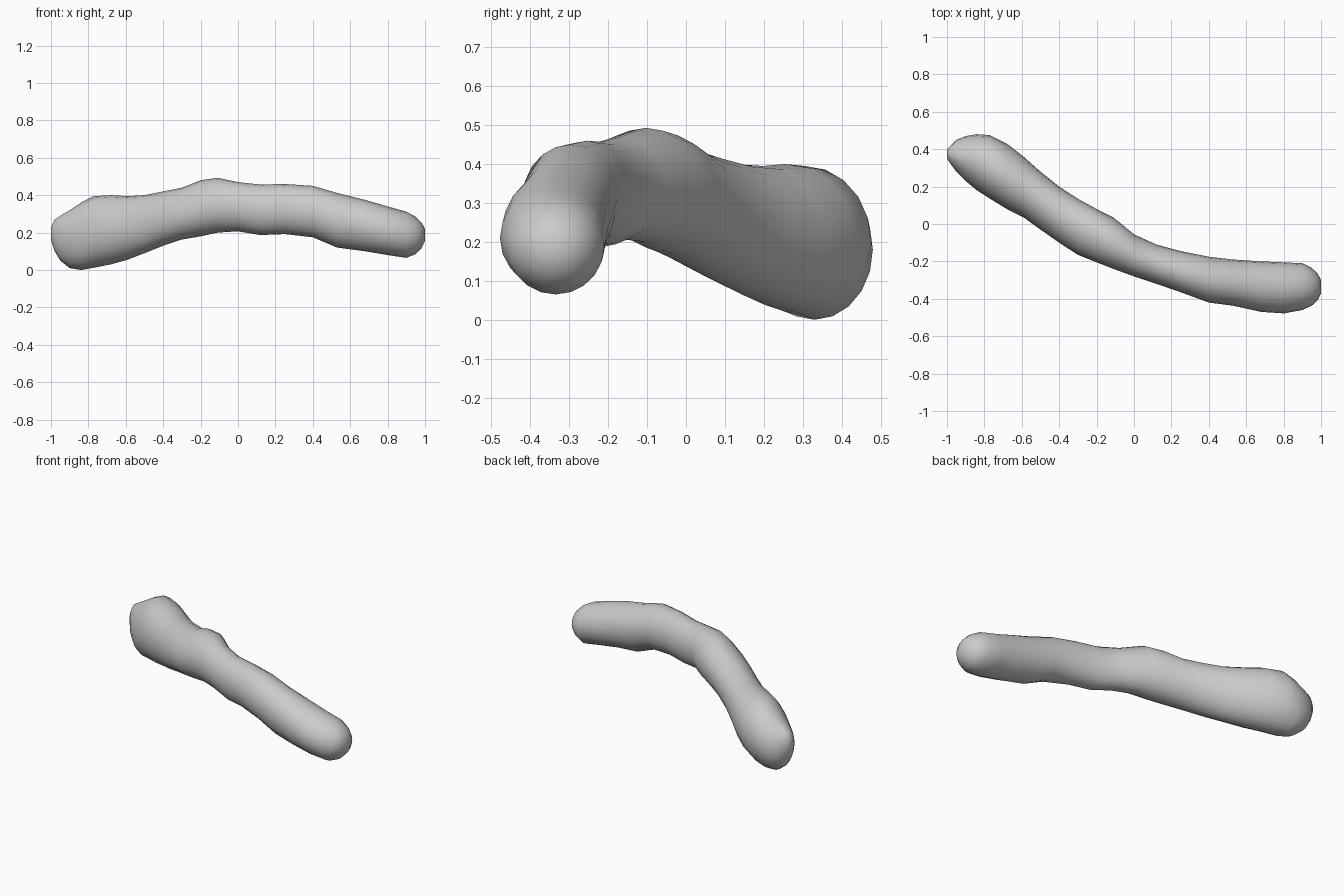
import bpy, bmesh, math

SIDES = 20

# Cross-sections along the length: x, y min, y max, z min, z max
SECTIONS = [
    (-1.00, 0.35, 0.40, 0.16, 0.23),
    (-0.98, 0.32, 0.42, 0.10, 0.27),
    (-0.95, 0.28, 0.45, 0.05, 0.29),
    (-0.90, 0.23, 0.47, 0.01, 0.32),
    (-0.84, 0.18, 0.48, 0.00, 0.36),
    (-0.77, 0.135, 0.475, 0.012, 0.395),
    (-0.68, 0.08, 0.43, 0.03, 0.40),
    (-0.59, 0.035, 0.36, 0.055, 0.395),
    (-0.50, -0.03, 0.28, 0.09, 0.40),
    (-0.40, -0.10, 0.20, 0.13, 0.42),
    (-0.30, -0.165, 0.135, 0.163, 0.44),
    (-0.20, -0.205, 0.08, 0.18, 0.48),
    (-0.11, -0.24, 0.035, 0.20, 0.493),
    (0.00, -0.28, -0.055, 0.207, 0.47),
    (0.12, -0.32, -0.11, 0.187, 0.457),
    (0.25, -0.365, -0.145, 0.192, 0.46),
    (0.40, -0.42, -0.175, 0.175, 0.45),
    (0.53, -0.437, -0.19, 0.12, 0.412),
    (0.68, -0.47, -0.20, 0.10, 0.375),
    (0.80, -0.478, -0.205, 0.08, 0.34),
    (0.90, -0.46, -0.21, 0.065, 0.312),
    (0.95, -0.437, -0.235, 0.085, 0.285),
    (0.98, -0.41, -0.262, 0.115, 0.255),
    (1.00, -0.37, -0.30, 0.155, 0.22),
]


def add_ring(bm, x, y0, y1, z0, z1):
    ring = []
    for i in range(SIDES):
        a = 2 * math.pi * i / SIDES
        y = (y0 + y1) / 2 + (y1 - y0) / 2 * math.cos(a)
        z = (z0 + z1) / 2 + (z1 - z0) / 2 * math.sin(a)
        ring.append(bm.verts.new((x, y, z)))
    return ring


# Bent, lumpy body: rings bridged end to end
bm = bmesh.new()
rings = [add_ring(bm, *s) for s in SECTIONS]
for a, b in zip(rings, rings[1:]):
    for i in range(SIDES):
        j = (i + 1) % SIDES
        bm.faces.new((a[i], a[j], b[j], b[i]))

# Rounded end caps
bm.faces.new(rings[0])
bm.faces.new(rings[-1])
bmesh.ops.recalc_face_normals(bm, faces=bm.faces)

mesh = bpy.data.meshes.new("curved_body")
bm.to_mesh(mesh)
bm.free()
mesh.shade_smooth()
body = bpy.data.objects.new("curved_body", mesh)
bpy.context.collection.objects.link(body)
